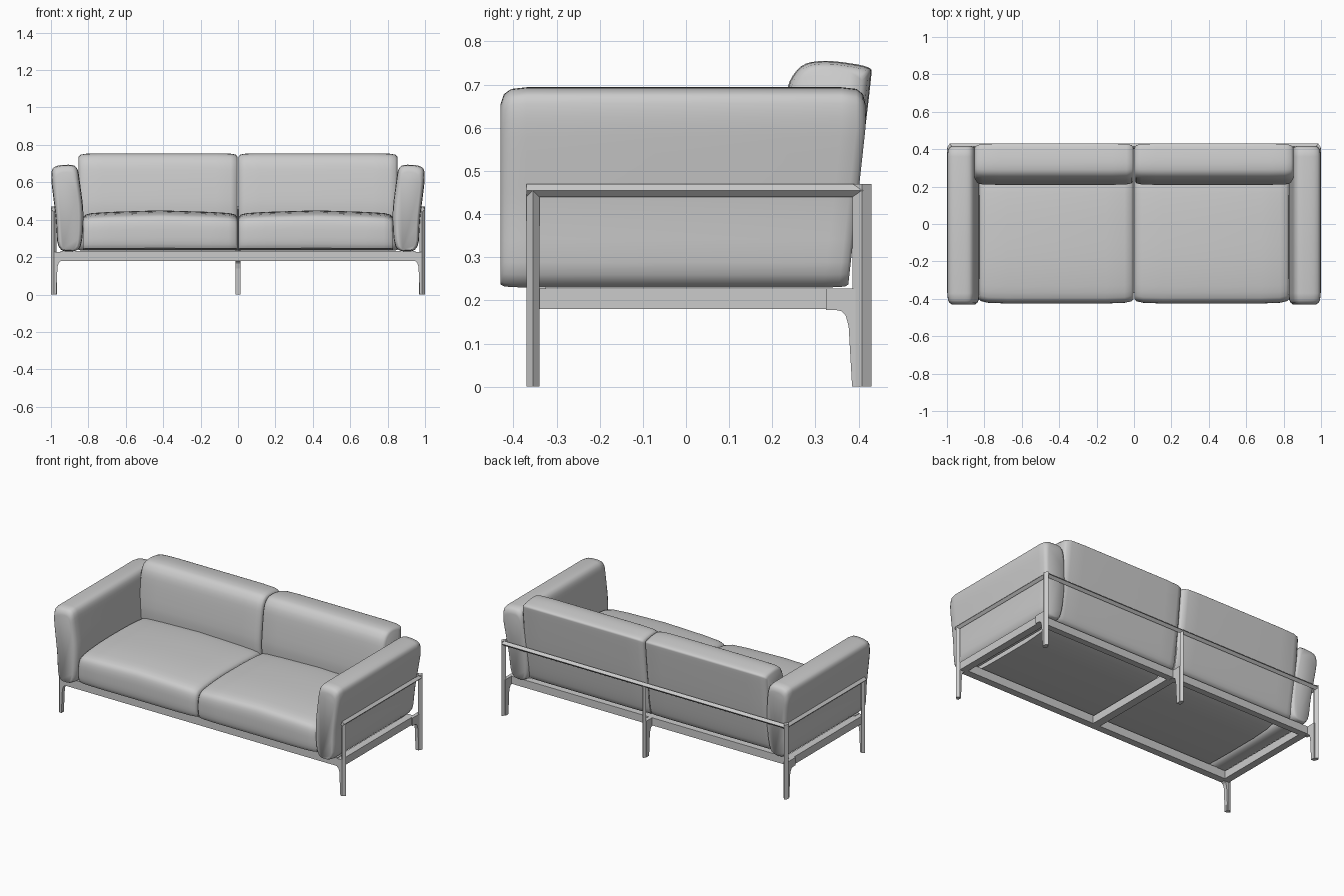
import bpy, bmesh, math
from mathutils import Vector

cube = bpy.data.objects.get("Cube")
if cube:
    bpy.data.objects.remove(cube, do_unlink=True)


def material(name, rgb):
    m = bpy.data.materials.new(name)
    m.use_nodes = True
    m.diffuse_color = (*rgb, 1)
    m.node_tree.nodes["Principled BSDF"].inputs["Base Color"].default_value = (*rgb, 1)
    return m


grey = material("light grey", (0.6, 0.6, 0.6))


def finish(name, bm, smooth=False):
    bmesh.ops.recalc_face_normals(bm, faces=bm.faces)
    mesh = bpy.data.meshes.new(name)
    bm.to_mesh(mesh)
    bm.free()
    mesh.materials.append(grey)
    ob = bpy.data.objects.new(name, mesh)
    bpy.context.collection.objects.link(ob)
    if smooth:
        bpy.ops.object.select_all(action='DESELECT')
        ob.select_set(True)
        bpy.context.view_layer.objects.active = ob
        bpy.ops.object.shade_smooth_by_angle(angle=math.radians(50))
    return ob


def skin(bm, rings):
    """Join rings of points into a closed, capped tube."""
    loops = [[bm.verts.new(p) for p in ring] for ring in rings]
    n = len(loops[0])
    for a, b in zip(loops, loops[1:]):
        for i in range(n):
            j = (i + 1) % n
            bm.faces.new((a[i], a[j], b[j], b[i]))
    bm.faces.new(loops[0])
    bm.faces.new(loops[-1])


def soften(points, t=0.22):
    """Cut every corner of a closed outline once."""
    out = []
    for i, p in enumerate(points):
        a, b = Vector(p), Vector(points[(i + 1) % len(points)])
        out += [a.lerp(b, t), a.lerp(b, 1 - t)]
    return out


def cushion(name, outline, centre, stations, place):
    """Loft a soft outline; each station is position, width scale, height scale."""
    pts = soften(soften(outline))
    c = Vector(centre)
    bm = bmesh.new()
    skin(bm, [[place(s, c.x + (p.x - c.x) * su, c.y + (p.y - c.y) * sv) for p in pts]
              for s, su, sv in stations])
    finish(name, bm, True)


def prism(name, outline, lo, hi, place):
    bm = bmesh.new()
    skin(bm, [[place(s, u, v) for u, v in outline] for s in (lo, hi)])
    finish(name, bm)


def box(name, x0, x1, y0, y1, z0, z1):
    prism(name, [(x0, y0), (x1, y0), (x1, y1), (x0, y1)], z0, z1,
          lambda s, u, v: (u, v, s))


def diamond(u, v, ru, rv):
    return [(u + ru, v), (u, v + rv), (u - ru, v), (u, v - rv)]


seat_outline = [(-.405, .235), (-.425, .27), (-.425, .38), (-.40, .425), (-.2, .443),
                (.1, .44), (.3, .42), (.3, .235)]
back_outline = [(.24, .235), (.205, .45), (.22, .6), (.235, .705), (.27, .75), (.33, .757),
                (.43, .742), (.43, .72), (.40, .47), (.37, .3), (.35, .235)]
arm_outline = [(.85, .23), (.965, .23), (.972, .4), (.985, .5), (1.0, .62), (.995, .675),
               (.96, .692), (.88, .695), (.855, .67), (.845, .6), (.825, .45), (.83, .3)]
seat_ends = [(.003, .94, .86), (.015, .97, .93), (.05, .99, .97), (.15, 1, 1), (.42, 1, 1.04),
             (.68, 1, 1), (.78, .99, .97), (.815, .97, .93), (.83, .94, .86)]
back_ends = [(.003, .8, .96), (.012, .92, .985), (.04, .98, .996), (.12, 1, 1), (.72, 1, 1),
             (.81, .98, .996), (.84, .92, .985), (.852, .8, .96)]
arm_ends = [(-.43, .72, .9), (-.422, .86, .96), (-.405, .96, .99), (-.37, 1, 1), (.32, 1, 1),
            (.355, .96, .99), (.37, .86, .96), (.376, .72, .9)]

front_leg = [(.972, 0), (.965, .15), (.958, .17), (.945, .18), (.93, .18), (.93, .228),
             (.985, .228), (.985, 0)]
rear_leg = [(.385, 0), (.377, .14), (.37, .165), (.36, .175), (.345, .178), (.325, .178),
            (.325, .228), (.412, .228), (.412, 0)]

for side, k in (("left", 1), ("right", -1)):
    # Cushions
    along_x = lambda s, u, v: (k * s, u, v)
    lean_back = lambda s, u, v: (k * u, s + (max(0, min(v, .6) - .235) * .11 if s > 0 else 0), v)
    cushion(side + "_seat_cushion", seat_outline, (-.05, .235), seat_ends, along_x)
    cushion(side + "_back_cushion", back_outline, (.32, .3), back_ends, along_x)
    cushion(side + "_arm_cushion", arm_outline, (.91, .3), arm_ends, lean_back)

    # Side frame: ridged posts, arm rail, leg brackets and lower rail
    upright = lambda s, u, v: (k * u, v, s)
    prism(side + "_front_post", diamond(.985, -.355, .015, .015), 0, .455, upright)
    prism(side + "_rear_post", diamond(.985, .408, .015, .022), 0, .47, upright)
    prism(side + "_arm_rail", diamond(.985, .455, .015, .015), -.37, .41,
          lambda s, u, v: (k * u, s, v))
    prism(side + "_front_leg", front_leg, -.37, -.345, lambda s, u, v: (k * u, s, v))
    prism(side + "_rear_leg", rear_leg, .968, .99, along_x)
    a, b = sorted((k * .935, k * .98))
    box(side + "_lower_rail", a, b, -.36, .33, .18, .228)

# Long rails, crossbar and centre rear support
box("front_rail", -.95, .95, -.37, -.325, .18, .232)
box("rear_rail", -.975, .975, .315, .355, .18, .228)
box("centre_crossbar", -.025, .025, -.34, .33, .18, .228)
prism("back_rail", diamond(.415, .455, .015, .015), -.985, .985, lambda s, u, v: (s, u, v))
prism("centre_rear_leg", rear_leg, -.0125, .0125, lambda s, u, v: (s, u, v))
prism("centre_rear_post", diamond(0, .415, .0125, .015), 0, .455, lambda s, u, v: (u, v, s))
